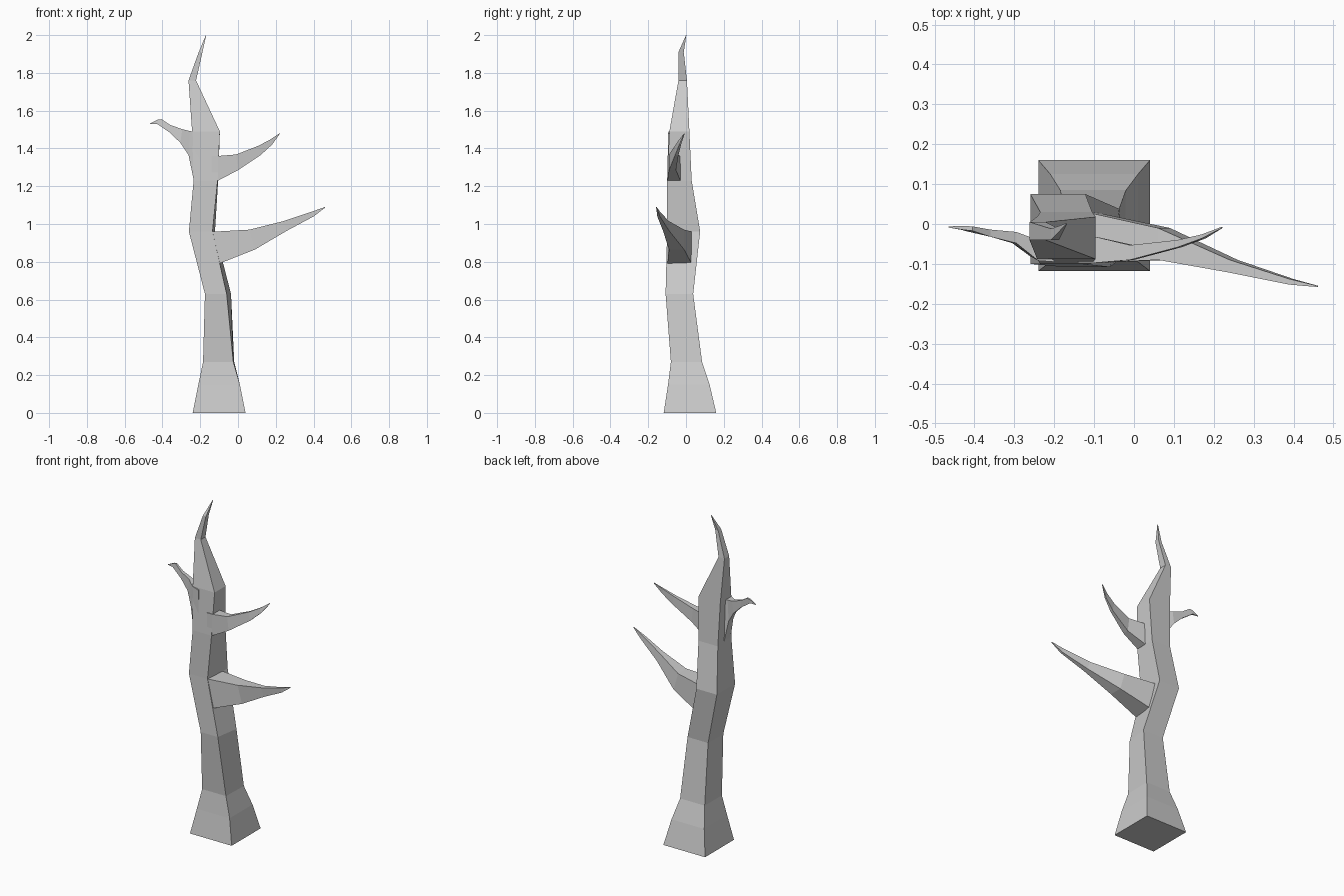
import bpy, bmesh


def loft(name, rings):
    """Skin a series of four-cornered rings, capping both ends."""
    bm = bmesh.new()
    loops = [[bm.verts.new(p) for p in ring] for ring in rings]
    for a, b in zip(loops, loops[1:]):
        for i in range(4):
            j = (i + 1) % 4
            bm.faces.new((a[i], a[j], b[j], b[i]))
    bm.faces.new(loops[0][::-1])
    bm.faces.new(loops[-1])
    bmesh.ops.remove_doubles(bm, verts=bm.verts, dist=0.0005)
    bmesh.ops.recalc_face_normals(bm, faces=bm.faces)
    me = bpy.data.meshes.new(name)
    bm.to_mesh(me)
    bm.free()
    ob = bpy.data.objects.new(name, me)
    bpy.context.collection.objects.link(ob)
    return ob


def trunk_ring(z, left, right_front, right_back, front, back):
    return [(left, front, z), (right_front, front, z),
            (right_back, back, z), (left, back, z)]


def branch_ring(bottom, top, front, back):
    (xb, zb), (xt, zt) = bottom, top
    return [(xb, front, zb), (xb, back, zb), (xt, back, zt), (xt, front, zt)]


# Trunk: flared foot, crooked stem, pointed top
loft("trunk", [trunk_ring(*r) for r in [
    (0.00, -0.24, 0.04, 0.04, -0.118, 0.16),
    (0.15, -0.21, 0.01, 0.01, -0.095, 0.125),
    (0.27, -0.185, -0.025, -0.02, -0.08, 0.085),
    (0.63, -0.175, -0.06, -0.037, -0.108, 0.038),
    (0.96, -0.26, -0.135, -0.122, -0.10, 0.075),
    (1.23, -0.235, -0.108, -0.105, -0.10, 0.03),
    (1.49, -0.243, -0.096, -0.096, -0.088, 0.018),
    (1.76, -0.262, -0.222, -0.222, -0.04, 0.005),
    (1.91, -0.208, -0.188, -0.188, -0.04, -0.012),
    (2.00, -0.170, -0.168, -0.168, 0.0, 0.002)]])

# Large right branch
loft("lower_right_branch", [branch_ring(*r) for r in [
    ((-0.15, 0.775), (-0.16, 0.957), -0.098, 0.032),
    ((-0.10, 0.79), (-0.12, 0.96), -0.098, 0.03),
    ((0.09, 0.865), (0.06, 0.97), -0.09, -0.01),
    ((0.26, 0.965), (0.24, 1.015), -0.122, -0.09),
    ((0.40, 1.04), (0.39, 1.065), -0.152, -0.138),
    ((0.462, 1.087), (0.46, 1.09), -0.158, -0.155)]])

# Small right branch
loft("upper_right_branch", [branch_ring(*r) for r in [
    ((-0.14, 1.22), (-0.14, 1.36), -0.098, -0.03),
    ((-0.105, 1.23), (-0.105, 1.36), -0.098, -0.03),
    ((0.00, 1.285), (-0.01, 1.368), -0.09, -0.053),
    ((0.12, 1.365), (0.11, 1.415), -0.058, -0.04),
    ((0.18, 1.42), (0.17, 1.447), -0.036, -0.026),
    ((0.222, 1.478), (0.22, 1.48), -0.01, -0.007)]])

# Left branch, sweeping up out of the trunk to a hooked tip
loft("left_branch", [branch_ring(*r) for r in [
    ((-0.20, 1.24), (-0.20, 1.48), -0.095, -0.03),
    ((-0.236, 1.24), (-0.24, 1.49), -0.092, -0.03),
    ((-0.262, 1.365), (-0.255, 1.492), -0.08, -0.035),
    ((-0.305, 1.43), (-0.295, 1.502), -0.048, -0.02),
    ((-0.36, 1.483), (-0.36, 1.525), -0.032, -0.014),
    ((-0.425, 1.528), (-0.405, 1.555), -0.017, -0.006),
    ((-0.43, 1.53), (-0.425, 1.552), -0.015, -0.005),
    ((-0.465, 1.53), (-0.465, 1.533), -0.009, -0.006)]])
